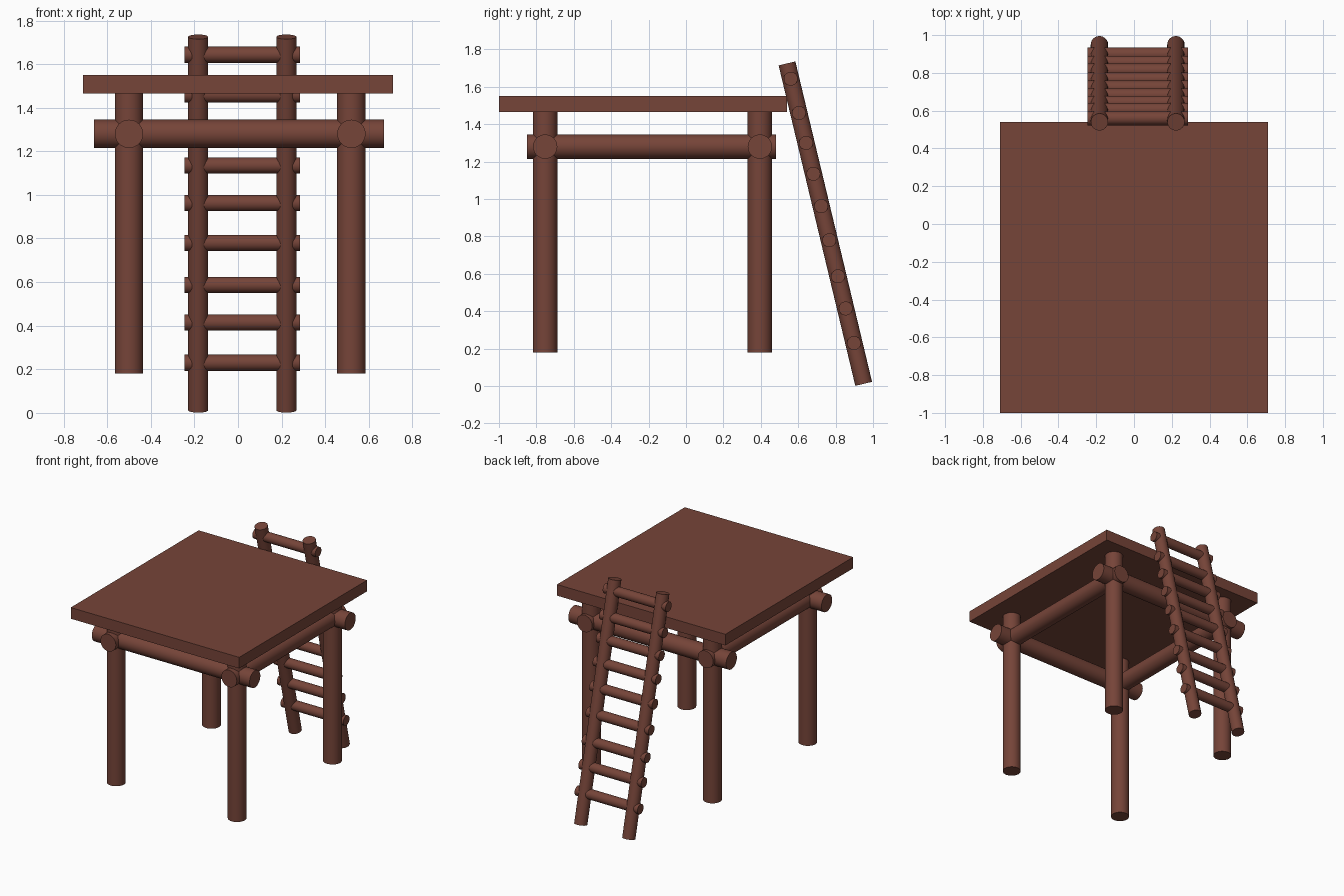
import bpy
import math
from mathutils import Vector

cube = bpy.data.objects.get("Cube")
if cube:
    bpy.data.objects.remove(cube, do_unlink=True)

WOOD = (0.18, 0.058, 0.04, 1.0)
wood = bpy.data.materials.new("reddish brown wood")
wood.use_nodes = True
wood.diffuse_color = WOOD
wood.node_tree.nodes["Principled BSDF"].inputs["Base Color"].default_value = WOOD


def log(name, start, end, radius):
    """Round log between two points, with crisp end caps."""
    start, end = Vector(start), Vector(end)
    axis = end - start
    bpy.ops.mesh.primitive_cylinder_add(
        vertices=32, radius=radius, depth=axis.length, location=(start + end) / 2,
        rotation=axis.to_track_quat("Z", "Y").to_euler())
    obj = bpy.context.object
    obj.name = name
    obj.data.materials.append(wood)
    bpy.ops.object.shade_smooth_by_angle(angle=math.radians(35))
    return obj


# Flat platform
DECK_BOTTOM, DECK_TOP = 1.465, 1.55
bpy.ops.mesh.primitive_cube_add(size=1, location=(0, -0.23, (DECK_BOTTOM + DECK_TOP) / 2))
deck = bpy.context.object
deck.name = "platform"
deck.scale = (1.42, 1.54, DECK_TOP - DECK_BOTTOM)
bpy.ops.object.transform_apply(location=False, rotation=False, scale=True)
deck.data.materials.append(wood)

# Four posts, with crossing beams under the platform
POST_X = {"right": -0.5, "left": 0.52}
POST_Y = {"front": -0.753, "back": 0.395}
BEAM_Z = 1.28
R = 0.065
for side, x in POST_X.items():
    for end, y in POST_Y.items():
        log(f"{end}_{side}_post", (x, y, 0.18), (x, y, DECK_BOTTOM + 0.01), R)
    log(f"{side}_beam", (x, -0.85, BEAM_Z), (x, 0.48, BEAM_Z), R)
for end, y in POST_Y.items():
    log(f"{end}_beam", (-0.66, y, BEAM_Z), (0.67, y, BEAM_Z), R)

# Leaning ladder: two rails and nine rungs
FOOT = Vector((0, 0.95, 0.012))
HEAD = Vector((0, 0.54, 1.725))
for side, x in {"right": -0.183, "left": 0.222}.items():
    offset = Vector((x, 0, 0))
    log(f"ladder_{side}_rail", FOOT + offset, HEAD + offset, 0.046)
for i, z in enumerate((0.23, 0.415, 0.587, 0.78, 0.962, 1.135, 1.30, 1.46, 1.643)):
    p = FOOT.lerp(HEAD, (z - FOOT.z) / (HEAD.z - FOOT.z))
    log(f"ladder_rung_{i + 1}", (-0.245, p.y, z), (0.285, p.y, z), 0.037)
